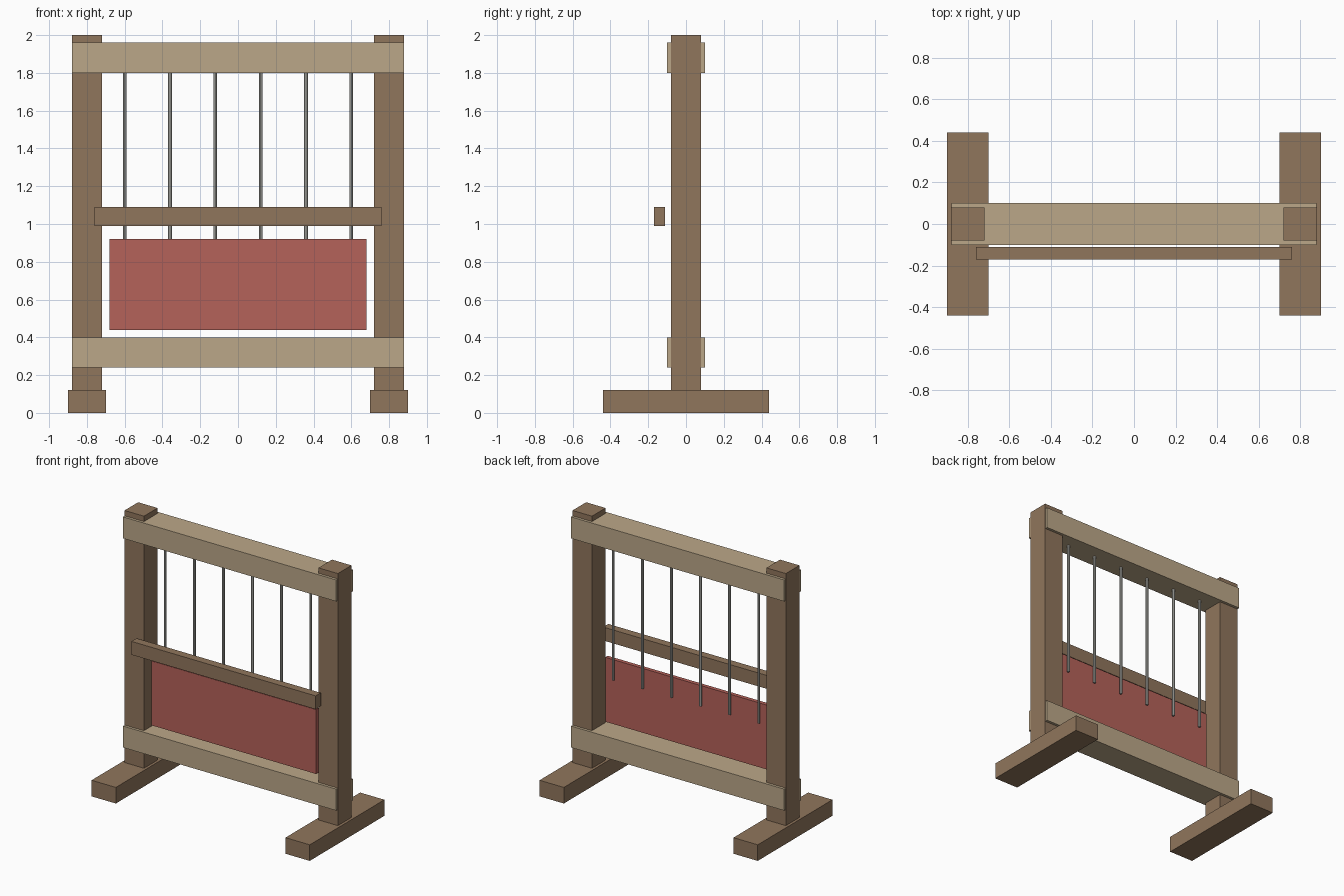
import bpy

cube = bpy.data.objects.get("Cube")
if cube:
    bpy.data.objects.remove(cube, do_unlink=True)


def material(name, color):
    mat = bpy.data.materials.new(name)
    mat.use_nodes = True
    mat.diffuse_color = (*color, 1)
    mat.node_tree.nodes["Principled BSDF"].inputs["Base Color"].default_value = (*color, 1)
    return mat


dark_wood = material("dark wood", (0.28, 0.18, 0.107))
light_wood = material("light wood", (0.50, 0.39, 0.25))
red_cloth = material("red cloth", (0.46, 0.122, 0.102))
grey_cord = material("grey cord", (0.50, 0.50, 0.46))


def finish(name, mat):
    obj = bpy.context.object
    obj.name = obj.data.name = name
    obj.data.materials.append(mat)
    return obj


def box(name, mat, xs, ys, zs):
    """Box spanning the given (low, high) range on each axis."""
    spans = (xs, ys, zs)
    bpy.ops.mesh.primitive_cube_add(size=1, location=[(a + b) / 2 for a, b in spans])
    obj = finish(name, mat)
    obj.scale = [b - a for a, b in spans]
    bpy.ops.object.transform_apply(location=False, rotation=False, scale=True)
    return obj


# Feet and upright posts on both sides
for side, s in (("left", 1), ("right", -1)):
    box(side + "_foot", dark_wood, sorted((s * 0.70, s * 0.90)), (-0.44, 0.44), (0, 0.12))
    box(side + "_post", dark_wood, sorted((s * 0.72, s * 0.88)), (-0.08, 0.08), (0.12, 2))

# Cross beams, ends just shy of the post faces
for name, z in (("top_beam", 1.80), ("bottom_beam", 0.24)):
    box(name, light_wood, (-0.879, 0.879), (-0.10, 0.10), (z, z + 0.16))

# Loose bar in front of the frame
box("front_bar", dark_wood, (-0.76, 0.76), (-0.17, -0.11), (0.99, 1.09))

# Woven panel
box("cloth_panel", red_cloth, (-0.68, 0.68), (-0.05, -0.02), (0.44, 0.92))

# Hanging cords
cord_bottom, cord_top = 0.78, 1.82
for i in range(6):
    bpy.ops.mesh.primitive_cylinder_add(
        vertices=8, radius=0.01, depth=cord_top - cord_bottom,
        location=(-0.6 + 0.24 * i, 0, (cord_bottom + cord_top) / 2))
    finish(f"cord_{i + 1}", grey_cord)
